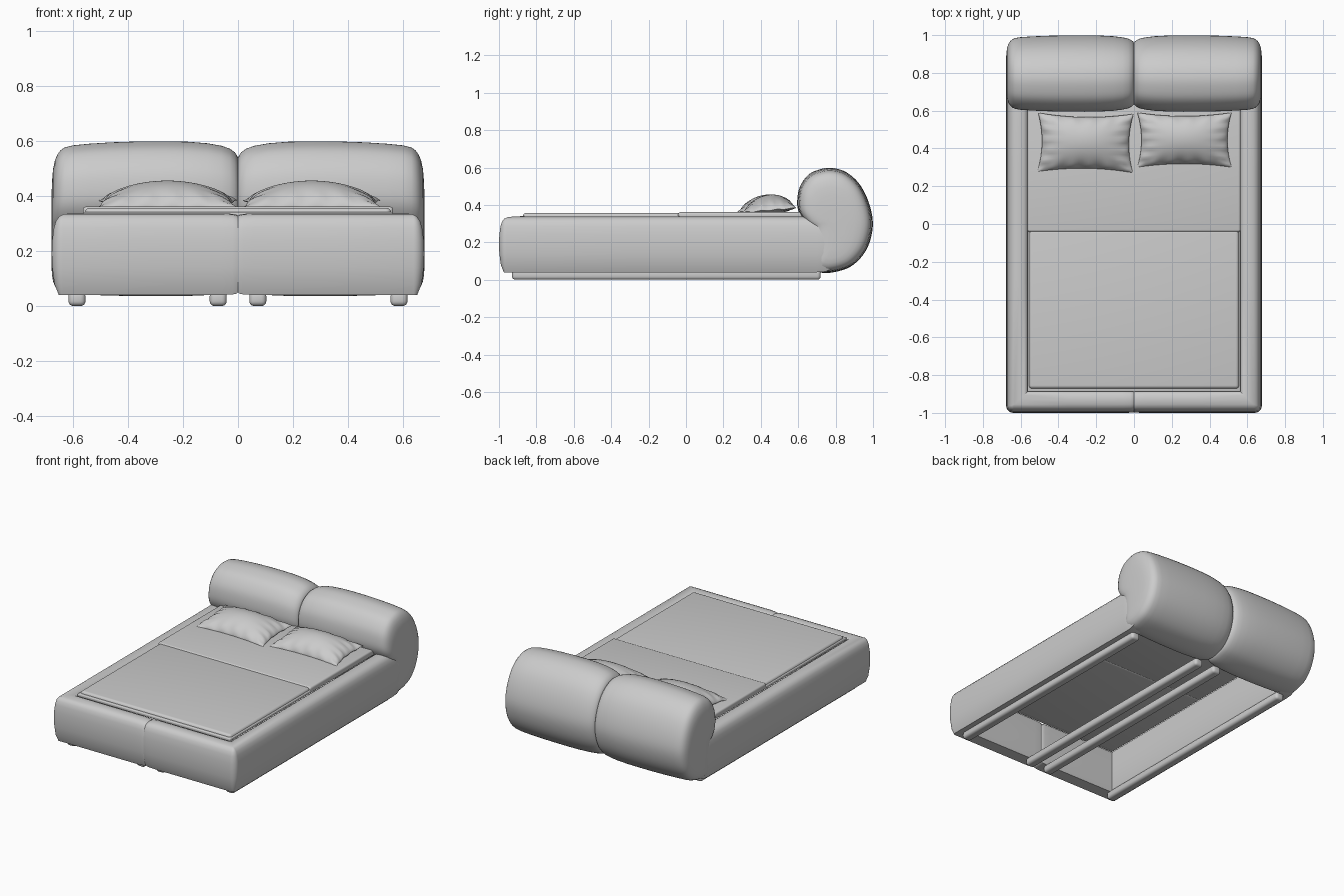
import bpy, bmesh, math
from mathutils import Vector, Matrix

if "Cube" in bpy.data.objects:
    bpy.data.objects.remove(bpy.data.objects["Cube"])


def finish(name, bm, mirror=False, angle=40):
    bmesh.ops.remove_doubles(bm, verts=bm.verts, dist=0.0004)
    bmesh.ops.recalc_face_normals(bm, faces=bm.faces)
    me = bpy.data.meshes.new(name)
    bm.to_mesh(me)
    bm.free()
    ob = bpy.data.objects.new(name, me)
    bpy.context.collection.objects.link(ob)
    bpy.ops.object.select_all(action='DESELECT')
    ob.select_set(True)
    bpy.context.view_layer.objects.active = ob
    bpy.ops.object.shade_smooth_by_angle(angle=math.radians(angle))
    if mirror:
        m = ob.modifiers.new("Mirror", 'MIRROR')
        m.use_mirror_merge = False
    return ob


def loft(name, sections, **kw):
    bm = bmesh.new()
    rings = [[bm.verts.new(p) for p in s] for s in sections]
    n = len(rings[0])
    for a, b in zip(rings, rings[1:]):
        for i in range(n):
            j = (i + 1) % n
            bm.faces.new((a[i], a[j], b[j], b[i]))
    bm.faces.new(rings[0])
    bm.faces.new(rings[-1])
    return finish(name, bm, **kw)


def smooth_loop(pts, steps):
    # closed Catmull-Rom curve through the points
    out, n = [], len(pts)
    for i in range(n):
        a, b, c, d = (Vector(pts[(i + k) % n]) for k in (-1, 0, 1, 2))
        for s in range(steps):
            t = s / steps
            out.append(0.5 * (2 * b + (c - a) * t + (2 * a - 5 * b + 4 * c - d) * t ** 2
                              + (3 * b - a - 3 * c + d) * t ** 3))
    return out


def box(name, lo, hi, bevel, segs=4, mirror=False):
    lo, hi = Vector(lo), Vector(hi)
    bm = bmesh.new()
    bmesh.ops.create_cube(bm, size=1, matrix=Matrix.Translation((lo + hi) / 2)
                          @ Matrix.Diagonal((*(hi - lo), 1)))
    bmesh.ops.bevel(bm, geom=bm.edges[:], offset=bevel, segments=segs, profile=0.5,
                    affect='EDGES')
    return finish(name, bm, mirror)


# Padded frame: half of the foot panel plus one side rail, mitred at the corner
HW = 0.677
rail = [(.026, .04), (.01, .08), (.002, .14), (0, .19), (.002, .24), (.008, .285), (.016, .31),
        (.028, .326), (.045, .334), (.07, .337), (.095, .334), (.109, .326), (.115, .31),
        (.115, .06), (.108, .04)]


def scaled(s):
    return [(.058 + (d - .058) * s, .19 + (z - .19) * s) for d, z in rail]


stations = [[(x, -1 + d, z) for d, z in scaled(s)]
            for x, s in ((0, .94), (.006, .968), (.02, .985), (.06, 1), (.35, 1))]
r = .04
for k in range(9):
    a = math.radians(90 * k / 8)
    ring = []
    for d, z in rail:
        dx, dy = (math.sin(a), -math.cos(a)) if d < r else (1, -1)
        ring.append((HW - r + (r - d) * dx, -1 + r + (r - d) * dy, z))
    stations.append(ring)
stations += [[(HW - d, y, z) for d, z in scaled(s)]
             for y, s in ((-.3, 1), (.3, 1), (.70, 1), (.745, .98), (.79, .85))]
loft("padded_frame", stations, mirror=True)

# Rolled headboard cushion: side profile swept across, pinched at seam and outer end
profile = smooth_loop([(.60, .37), (.595, .43), (.61, .5), (.655, .562), (.715, .59),
                       (.78, .598), (.855, .576), (.925, .515), (.975, .42), (.999, .31),
                       (.985, .21), (.945, .13), (.88, .07), (.80, .042), (.73, .037),
                       (.69, .06), (.68, .16), (.675, .265), (.63, .315)], 4)
widths = [(0, .80), (.004, .83), (.012, .868), (.03, .91), (.06, .945), (.11, .975), (.18, .994),
          (.26, 1), (.36, .998), (.46, .987), (.54, .97), (.60, .95), (.63, .925), (.645, .89),
          (.656, .84), (.665, .77), (.672, .66), (.676, .5), (.678, .25)]
rings = []
for x, s in widths:
    rings.append([(x, .80 + (p.x - .80) * s,
                   .30 + (p.y - .30) * (s if p.y > .3 else s * .6 + .4))
                  for p in profile])
loft("headboard_cushion", rings, mirror=True, angle=60)

# Thin mattress top over the hollow frame, with blanket and turned-down sheet
box("mattress", (-.564, -.888, .322), (.564, .70, .342), .006)
box("blanket", (-.556, -.872, .318), (.556, -.03, .357), .018, 5)
box("sheet", (-.564, -.042, .322), (.564, .66, .361), .012)

# Floor runners
for name, x in (("outer_runner", .585), ("inner_runner", .072)):
    box(name, (x - .031, -.93, .0), (x + .031, .72, .052), .018, mirror=True)


# Pillows with pointed corners and softly puckered edges
def pillow(name, cx, cy, w, h, turn):
    n, m = 44, 30
    bm = bmesh.new()
    rot = Matrix.Rotation(turn, 3, 'Z')
    for side in (1, -1):
        grid = []
        for i in range(n + 1):
            row = []
            for j in range(m + 1):
                u, v = math.sin(math.pi * (i / n - .5)), math.sin(math.pi * (j / m - .5))
                x = w * u * (1 - .09 * (1 - v * v))
                y = h * v * (1 - .13 * (1 - u * u))
                puff = max(0, (1 - u ** 2) * (1 - v ** 2)) ** .6
                edge = max(abs(u), abs(v)) ** 6
                z = .372 + .012 * v + .003 * edge * math.sin(15 * u + 3) * math.cos(11 * v)
                pucker = .022 * edge * math.sin(17 * (u if abs(v) > abs(u) else v))
                z += puff * ((.083 + pucker) if side > 0 else -.025)
                p = rot @ Vector((x, y, 0))
                row.append(bm.verts.new((cx + p.x, cy + p.y, z)))
            grid.append(row)
        for i in range(n):
            for j in range(m):
                bm.faces.new((grid[i][j], grid[i + 1][j], grid[i + 1][j + 1], grid[i][j + 1]))
    finish(name, bm, angle=60)


pillow("left_pillow", -.257, .43, .253, .156, -.012)
pillow("right_pillow", .267, .445, .25, .145, .0)
